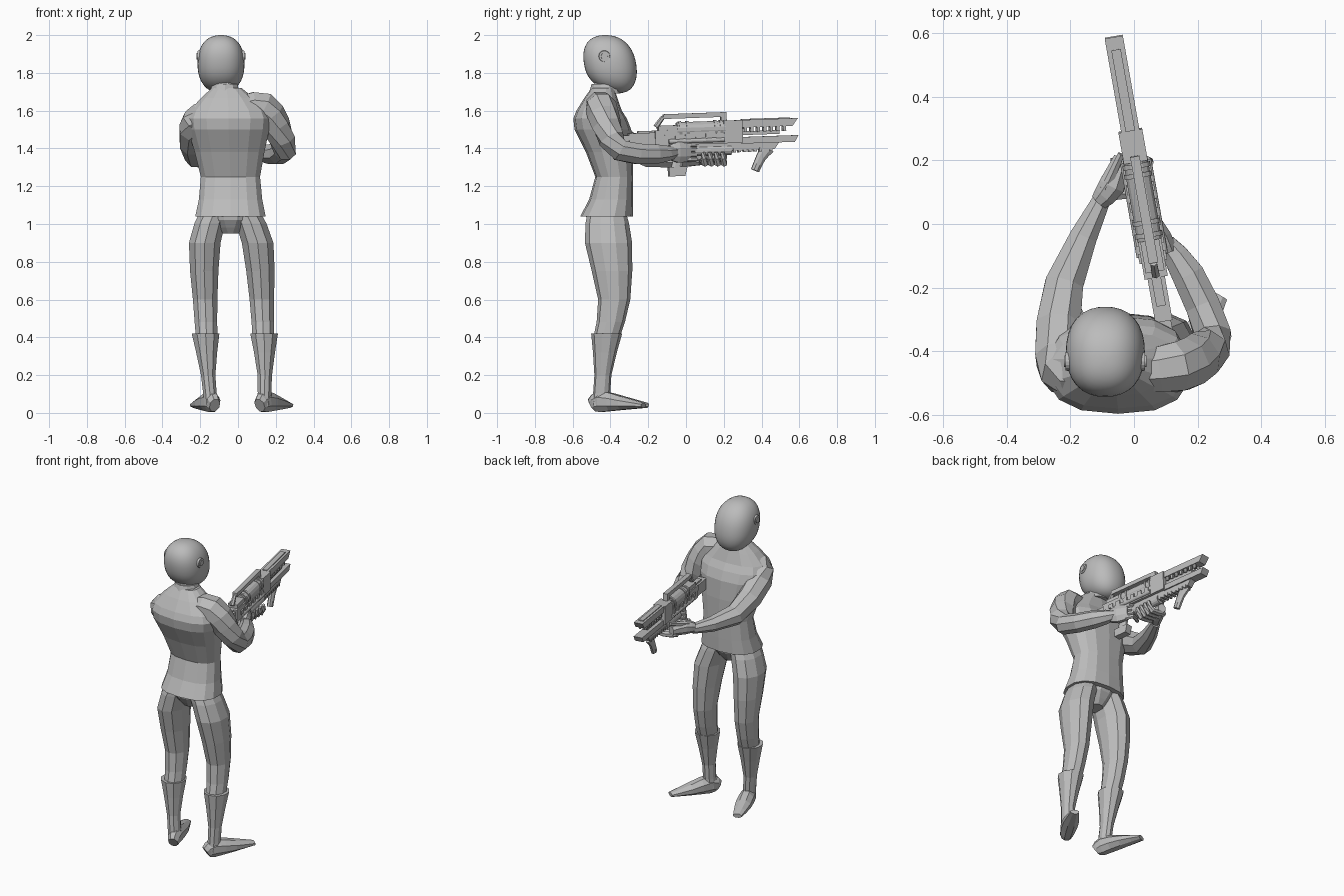
import bpy, bmesh, math
from mathutils import Vector, Matrix

cube = bpy.data.objects.get("Cube")
if cube:
    bpy.data.objects.remove(cube, do_unlink=True)

shade = (.5, .5, .5, 1)
grey = bpy.data.materials.new("plain grey")
grey.use_nodes = True
grey.diffuse_color = shade
grey.node_tree.nodes["Principled BSDF"].inputs["Base Color"].default_value = shade

WORLD = Matrix.Identity(4)
# The rifle is laid out along y with its bore near z = 0, then aimed
AIM = (Matrix.Translation((.04, 0, 1.45)) @ Matrix.Rotation(math.radians(10), 4, "Z")
       @ Matrix.Rotation(math.radians(2), 4, "X"))


def finish(name, bm, matrix=WORLD):
    bmesh.ops.recalc_face_normals(bm, faces=bm.faces)
    mesh = bpy.data.meshes.new(name)
    bm.to_mesh(mesh)
    bm.free()
    mesh.materials.append(grey)
    obj = bpy.data.objects.new(name, mesh)
    obj.matrix_world = matrix
    bpy.context.collection.objects.link(obj)
    return obj


def smooth(points, steps=2):
    """Smooth curve through points that carry position and radii."""
    knots = [Vector(p) for p in points]
    knots = [knots[0]] + knots + [knots[-1]]
    result = []
    for before, start, end, after in zip(knots, knots[1:], knots[2:], knots[3:]):
        leave, arrive = (end - before) / 2, (after - start) / 2
        for step in range(steps):
            t = step / steps
            ease = t * t * (3 - 2 * t)
            result.append(start.lerp(end, ease) + leave * t * (1 - t) ** 2
                          - arrive * t * t * (1 - t))
    return result + [knots[-1]]


def loft(name, points, sides=8, level=False, matrix=WORLD, square=1):
    """Skin elliptical rings (x, y, z, radius or two radii), level or across the path."""
    bm = bmesh.new()
    rings = smooth(points)
    centres = [Vector(ring[:3]) for ring in rings]
    loops = []
    for i, ring in enumerate(rings):
        across, outward = Vector((1, 0, 0)), Vector((0, 1, 0))
        if not level:
            along = centres[min(i + 1, len(rings) - 1)] - centres[max(i - 1, 0)]
            across = along.cross(Vector((0, 0, 1))).normalized()
            outward = across.cross(along).normalized()
        loop = []
        for k in range(sides):
            angle = math.tau * (k + .5) / sides
            c, s = [math.copysign(abs(f) ** square, f) for f in (math.cos(angle), math.sin(angle))]
            loop.append(bm.verts.new(centres[i] + across * c * ring[3] + outward * s * ring[-1]))
        loops.append(loop)
    for low, high in zip(loops, loops[1:]):
        for k in range(sides):
            bm.faces.new((low[k - 1], low[k], high[k], high[k - 1]))
    bm.faces.new(loops[0])
    bm.faces.new(loops[-1])
    return finish(name, bm, matrix)


def block(name, back, front, bottom, top, width, x=0, rake=0):
    """Box on the rifle; rake pulls the lower front edge back."""
    bm = bmesh.new()
    bmesh.ops.create_cube(bm, size=1)
    for v in bm.verts:
        is_front, is_top = v.co.y > 0, v.co.z > 0
        v.co.x = x + v.co.x * width
        v.co.y = (front if is_top else front - rake) if is_front else back
        v.co.z = top if is_top else bottom
    finish(name, bm, AIM)


def barrel(name, back, front, z, radius, x=0):
    loft(name, [(x, back, z, radius), (x, front, z, radius)], sides=14, matrix=AIM)


# Torso, neck and pelvis
loft("shirt", [(-.04, -.42, 1.04, .19, .14), (-.04, -.38, 1.25, .16, .1),
               (-.05, -.44, 1.5, .22, .15), (-.05, -.46, 1.6, .21, .12),
               (-.06, -.44, 1.72, .08, .06)], sides=14, level=True, square=.8)
loft("neck", [(-.07, -.44, 1.7, .07), (-.08, -.41, 1.8, .06)], level=True)
loft("collar", [(-.07, -.43, 1.69, .085), (-.07, -.43, 1.74, .07)], sides=10, level=True)
loft("pelvis", [(-.04, -.42, .95, .05, .06), (-.04, -.42, 1.02, .13, .11),
                (-.04, -.42, 1.07, .15, .11)], sides=12, level=True)

# Legs and boots: height, distance from the middle, depth and radii
trousers = [(1.07, .08, -.42, .08, .1), (.9, .14, -.41, .088, .125),
            (.6, .15, -.38, .068, .085), (.4, .15, -.42, .06, .07)]
shaft = [(.42, .155, -.42, .077, .082), (.2, .15, -.44, .04, .045), (.04, .14, -.45, .04, .05)]
# Feet: distance along the sole, half width, half height
foot = [(-.05, .03, .04), (0, .045, .06), (.13, .05, .038), (.26, .028, .014)]
for side, word, turn in ((1, "right", 30), (-1, "left", 20)):
    for part, rows in (("trouser_leg", trousers), ("boot_shaft", shaft)):
        loft(word + "_" + part, [(side * apart - .04 * z, y, z, wide, deep)
                                 for z, apart, y, wide, deep in rows], sides=10, level=True)
    toe = side * math.sin(math.radians(turn)), math.cos(math.radians(turn))
    loft(word + "_foot", [(side * .14 + toe[0] * along, toe[1] * along - .45,
                           tall + max(along, 0) / 10, wide, tall) for along, wide, tall in foot])

# Arms from shoulder through elbow to wrist
loft("right_arm", [(.04, -.46, 1.62, .07), (.13, -.45, 1.62, .084), (.2, -.42, 1.52, .08),
                   (.248, -.35, 1.39, .062), (.17, -.16, 1.37, .055), (.1, -.06, 1.38, .032)])
loft("left_arm", [(-.1, -.47, 1.6, .06), (-.19, -.47, 1.57, .08), (-.235, -.42, 1.5, .08),
                  (-.22, -.19, 1.36, .065), (-.1, .08, 1.34, .03)])

# Hands with curled fingers
loft("right_palm", [(.11, -.09, 1.38, .03, .04), (.09, -.04, 1.38, .03, .06),
                    (.06, .02, 1.38, .02, .05)])
loft("right_thumb", [(.08, -.06, 1.42, .016), (.02, .02, 1.43, .01)], sides=6)
loft("left_palm", [(-.11, .07, 1.35, .03, .03), (-.07, .12, 1.36, .045, .045),
                   (-.04, .21, 1.36, .025, .03)])
loft("left_thumb", [(-.09, .11, 1.38, .018), (-.04, .22, 1.41, .012)], sides=6)
for finger in range(4):
    z = 1.42 - finger * .026
    loft("right_finger", [(.07, -.01, z, .014), (.05, .05, z, .014), (-.01, .02, z, .01)], sides=6)
    y = .09 + finger * .034
    loft("left_finger", [(-.07, y, 1.34, .018), (.03, y + .01, 1.32, .018),
                         (.05, y, 1.38, .012)], sides=6)

# Helmet: a boxy sphere with its chin pushed forward
head = Vector((-.09, -.402, 1.848))
bm = bmesh.new()
bmesh.ops.create_uvsphere(bm, u_segments=32, v_segments=20, radius=1)
for v in bm.verts:
    x, y, z = v.co / sum(abs(c) ** 2.3 for c in v.co) ** (1 / 2.3)
    v.co = head + Vector((.124 * x, .138 * y - .025 * z, .152 * z))
    if z < 0:
        v.co.z -= .02 * y * z * z
finish("helmet", bm).data.shade_smooth()

# Ear discs
for side in (-1, 1):
    for radius, reach in ((.036, .105), (.022, .11)):
        bm = bmesh.new()
        bmesh.ops.create_cone(bm, cap_ends=True, segments=16, radius1=radius,
                              radius2=radius * .8, depth=.04)
        place = Matrix.Translation(head + Vector((side * reach, -.03, .04)))
        finish("ear_disc", bm, place @ Matrix.Rotation(side * math.pi / 2, 4, "Y"))

# Rifle stock and body
block("stock", -.31, -.12, -.03, .04, .055)
block("butt_plate", -.37, -.31, -.02, .03, .045)
block("stock_top", -.26, -.14, .03, .05, .03)
block("receiver", -.17, .21, -.03, .05, .074)
block("receiver_back", -.15, -.04, .05, .075, .06)
barrel("chamber_tube", -.05, .21, .05, .04)
for y in (-.04, 0, .15, .18):
    barrel("chamber_ring", y, y + .015, .05, .045)

# Side details, mirrored
for side in (-1, 1):
    barrel("side_tube", -.1, .2, -.01, .012, x=side * .038)
    for i in range(6):
        y = i * .055 - .12
        block("side_plate", y, y + .03, 0, .025, .012, x=side * .038)
    for i in range(7):
        y = i * .035 + .31
        block("vent_rib", y, y + .016, .025, .05, .012, x=side * .018)

# Carrying rail on two struts
block("carry_rail", -.12, .22, .11, .135, .03)
loft("rear_strut", [(0, -.16, .07, .014), (0, -.12, .12, .012)], sides=6, matrix=AIM)
block("front_strut", .19, .22, .07, .13, .03)

# Shroud and split barrels
block("shroud", .2, .3, -.03, .09, .076)
block("upper_barrel", .29, .6, .05, .09, .058, rake=.03)
block("upper_ridge", .3, .56, .085, .095, .03)
block("middle_barrel", .29, .5, .01, .03, .03)
block("lower_barrel", .29, .6, -.035, 0, .056, rake=.02)
block("under_rail", 0, .5, -.07, -.03, .04, rake=.03)
for i in range(9):
    y = i * .028 + .22
    block("rail_tooth", y, y + .014, -.08, -.06, .046)
barrel("fore_tube", .04, .24, -.065, .028)

# Grips and trigger guard
loft("fore_grip", [(0, .44, -.06, .018, .04), (0, .4, -.11, .018, .028),
                   (0, .365, -.18, .018, .024)], matrix=AIM)
loft("main_grip", [(0, -.02, -.02, .02, .03), (0, -.06, -.16, .018, .03)], matrix=AIM)
block("grip_base", -.1, 0, -.195, -.145, .045, rake=.015)
loft("trigger_guard", [(0, -.03, -.08, .007), (0, .03, -.1, .007), (0, .07, -.04, .007)],
     sides=6, matrix=AIM)
